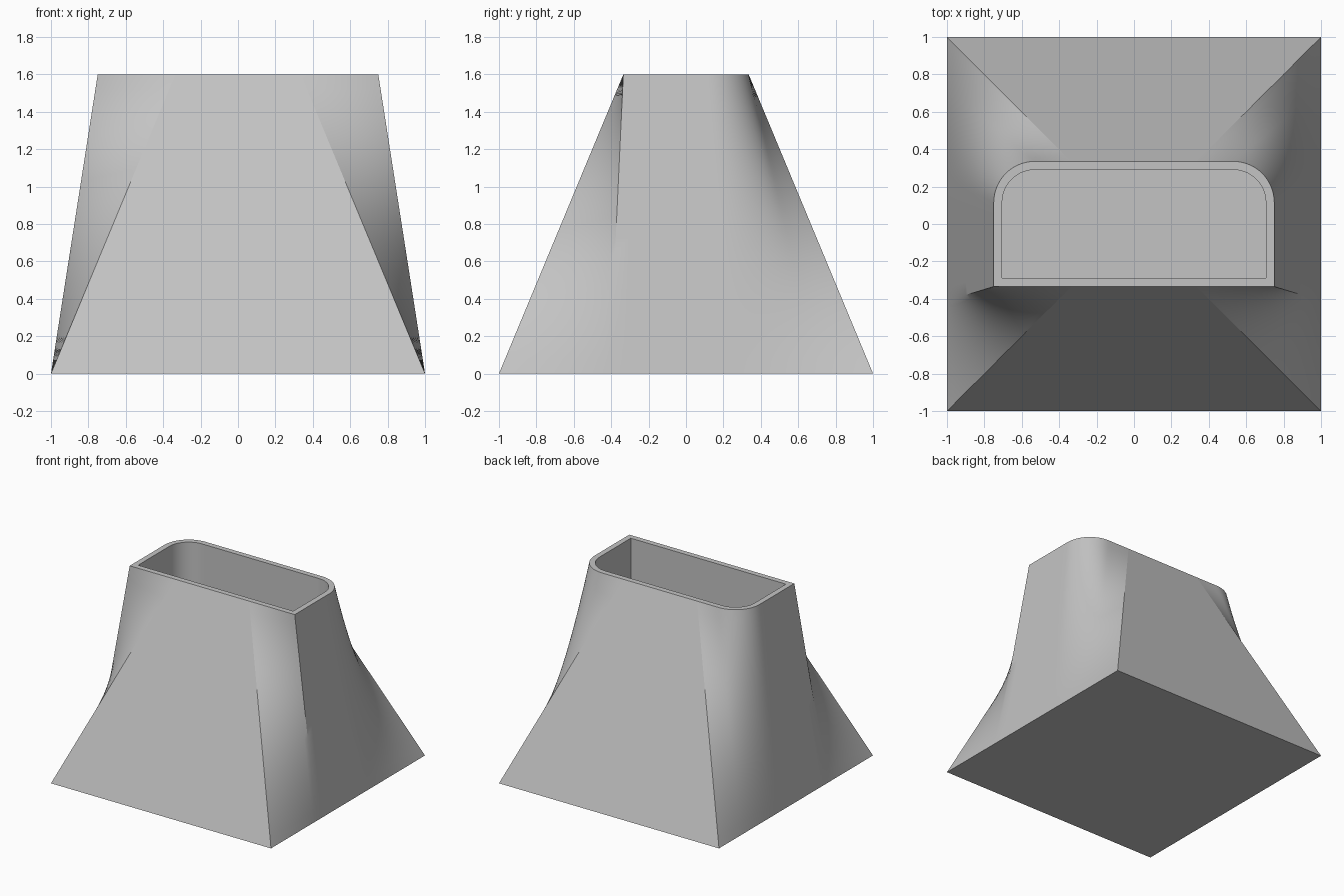
import bpy, bmesh, math
from mathutils import Vector

cube = bpy.data.objects.get("Cube")
if cube:
    bpy.data.objects.remove(cube, do_unlink=True)

HEIGHT, BASE = 1.6, 1.0          # overall height, half width of square base
W, D, R = 0.75, 0.335, 0.22      # half width, half depth, back corner radius of the mouth
WALL, FLOOR = 0.045, 0.05        # rim thickness, floor thickness
LEVELS = 20

grey = bpy.data.materials.new("plain grey")
grey.use_nodes = True
colour = (0.55, 0.55, 0.55, 1)
grey.diffuse_color = colour
grey.node_tree.nodes["Principled BSDF"].inputs["Base Color"].default_value = colour


def line(a, b, steps):
    a, b = Vector(a), Vector(b)
    return [a.lerp(b, i / steps) for i in range(steps)]


def clamp(v, limit):
    return max(-limit, min(limit, v))


# Right half of the mouth outline, front to back, with one rounded corner
centre = Vector((W - R, D - R))
turns = [math.pi / 2 * i / 14 for i in range(14)]
arc = [Vector((math.cos(a), math.sin(a))) for a in turns]
before = line((D, -D), (W, -D), 14) + line((W, -D), (W, D - R), 8)
after = line((W - R, D), (D, D), 6) + [Vector((D, D))]
mouth = before + [centre + R * d for d in arc] + after
inner = ([Vector((clamp(p.x, W - WALL), clamp(p.y, D - WALL))) for p in before]
         + [centre + (R - WALL) * d for d in arc]
         + [Vector((p.x, D - WALL)) for p in after])

# The same share of length along the side edge of the square base
lengths = [0]
for p, q in zip(mouth, mouth[1:]):
    lengths.append(lengths[-1] + (q - p).length)
foot = [Vector((BASE, BASE * (2 * s / lengths[-1] - 1))) for s in lengths]


def whole(half):
    return half + [Vector((-p.x, p.y)) for p in reversed(half)]


mouth, inner, foot = whole(mouth), whole(inner), whole(foot)
count = len(mouth)

# Ruled outer skin, rim and straight-walled cavity as one chain of rings
rings = []
for k in range(LEVELS + 1):
    t = k / LEVELS
    rings.append([b.lerp(m, t).to_3d() + Vector((0, 0, HEIGHT * t))
                  for b, m in zip(foot, mouth)])
for z in (HEIGHT, FLOOR):
    rings.append([Vector((p.x, p.y, z)) for p in inner])

bm = bmesh.new()
loops = [[bm.verts.new(p) for p in ring] for ring in rings]
for k, (low, high) in enumerate(zip(loops, loops[1:])):
    for i in range(count):
        j = (i + 1) % count
        face = bm.faces.new((low[i], low[j], high[j], high[i]))
        # Front and back panels and the rim stay flat
        panel = i in (count // 2 - 1, count - 1)
        face.smooth = not panel and k != LEVELS
bm.faces.new(list(reversed(loops[0])))
bm.faces.new(loops[-1])

bm.normal_update()
for edge in bm.edges:
    if len(edge.link_faces) == 2:
        edge.smooth = edge.calc_face_angle(0) < math.radians(25)

mesh = bpy.data.meshes.new("transition_funnel")
bm.to_mesh(mesh)
bm.free()
mesh.materials.append(grey)
funnel = bpy.data.objects.new("transition_funnel", mesh)
bpy.context.collection.objects.link(funnel)
